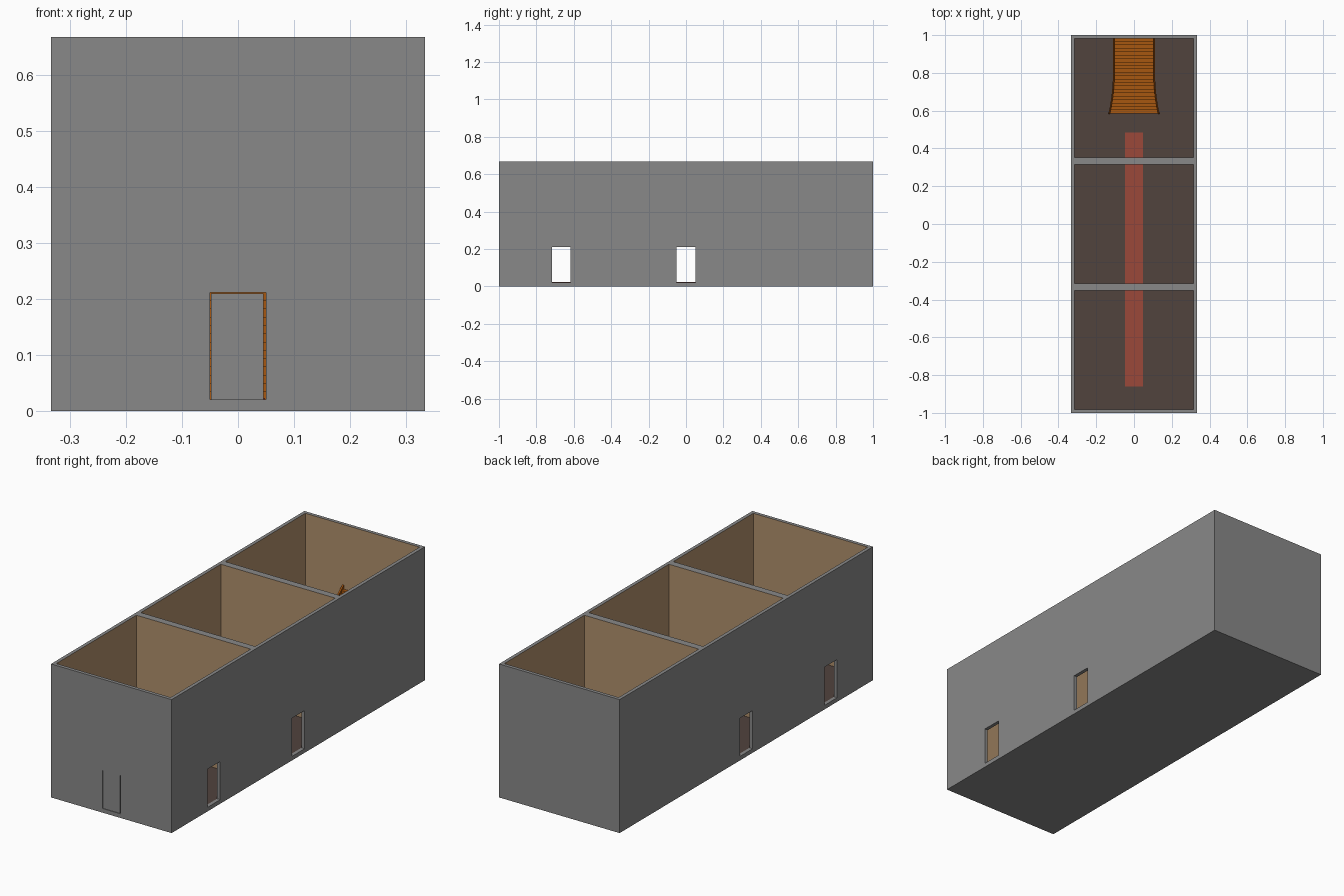
import bpy, bmesh, math
from mathutils import Vector

if "Cube" in bpy.data.objects:
    bpy.data.objects.remove(bpy.data.objects["Cube"])

H = 2 / 3            # room size (cube)
T = 0.0175           # wall thickness
FLOOR = 0.02
IN = H / 2 - T       # half inner width of a room
ROOMS = (-H, 0.0, H)
DOOR_W, DOOR_B, DOOR_T = 0.05, 0.0205, 0.211


def material(name, rgb):
    m = bpy.data.materials.new(name)
    m.diffuse_color = (*rgb, 1)
    m.use_nodes = True
    m.node_tree.nodes["Principled BSDF"].inputs["Base Color"].default_value = m.diffuse_color
    return m


stone = material("grey stone", (0.25, 0.25, 0.25))
tan = material("tan plaster", (0.44, 0.28, 0.15))
brown = material("dark brown floor", (0.083, 0.056, 0.048))
red = material("red carpet", (0.33, 0.066, 0.041))
orange = material("orange wood", (0.39, 0.095, 0.005))


def mesh_object(name, bm, *mats):
    bmesh.ops.recalc_face_normals(bm, faces=bm.faces)
    me = bpy.data.meshes.new(name)
    bm.to_mesh(me)
    bm.free()
    for m in mats:
        me.materials.append(m)
    ob = bpy.data.objects.new(name, me)
    bpy.context.collection.objects.link(ob)
    return ob


def box(name, lo, hi, mat):
    bm = bmesh.new()
    bmesh.ops.create_cube(bm, size=1)
    lo, hi = Vector(lo), Vector(hi)
    for v in bm.verts:
        v.co = Vector([(lo[i] + hi[i]) / 2 + v.co[i] * (hi[i] - lo[i]) for i in range(3)])
    return mesh_object(name, bm, mat)


# Building shell: solid block with rooms and doorways cut out
shell = box("building_shell", (-H / 2, -1, 0), (H / 2, 1, H), stone)
cutters = [box("room_cutter", (-IN, y - IN, FLOOR), (IN, y + IN, 1), stone) for y in ROOMS]
for y in ROOMS[:2]:
    cutters.append(box("side_door_cutter", (-0.5, y - DOOR_W, DOOR_B), (0.5, y + DOOR_W, DOOR_T), stone))
cutters.append(box("middle_door_cutter", (-DOOR_W, -1.1, DOOR_B), (DOOR_W, 0.5, DOOR_T), stone))
for c in cutters:
    c.hide_render = True
    mod = shell.modifiers.new("cut", 'BOOLEAN')
    mod.operation, mod.solver, mod.object = 'DIFFERENCE', 'EXACT', c
bpy.context.view_layer.update()
cut = bpy.data.meshes.new_from_object(shell.evaluated_get(bpy.context.evaluated_depsgraph_get()))
shell.modifiers.clear()
shell.data = cut
for c in cutters:
    bpy.data.objects.remove(c)

# Colour the shell: tan inner walls, brown floors, grey elsewhere
cut.materials.clear()
for m in (stone, tan, brown):
    cut.materials.append(m)
for f in cut.polygons:
    c, n = f.center, f.normal
    f.material_index = 0
    if n.z > 0.9 and abs(c.z - FLOOR) < 2e-4:
        f.material_index = 2
    elif abs(n.x) > 0.9 and abs(abs(c.x) - IN) < 1e-4:
        f.material_index = 1
    elif abs(n.y) > 0.9 and any(abs(abs(c.y - y) - IN) < 1e-4 for y in ROOMS):
        f.material_index = 1

# Closed front door, slightly recessed with a gap at the right
box("front_door", (-0.048, -0.997, DOOR_B), (0.0455, -0.985, 0.2095), stone)

# Long carpet through all rooms
box("carpet", (-0.048, -0.86, FLOOR - 0.001), (0.048, 0.485, 0.023), red)

# Staircase flaring out towards its foot
Y0, Y1, STEPS, TOP = 0.585, 1 - T, 22, 0.345
RUN, RISE = (Y1 - Y0) / STEPS, (TOP - FLOOR) / STEPS


def half_width(y):
    t = max(0.0, (0.82 - y) / (0.82 - Y0))
    return 0.103 + 0.024 * t ** 2.2


bm = bmesh.new()
for i in range(STEPS):
    ya, yb = Y0 + i * RUN, Y0 + (i + 1) * RUN
    za, zb = FLOOR + i * RISE, FLOOR + (i + 1) * RISE
    a, b = half_width(ya), half_width(yb)

    def quad(*pts):
        bm.faces.new([bm.verts.new(p) for p in pts])
    quad((-a, ya, za), (a, ya, za), (a, ya, zb), (-a, ya, zb))      # riser
    quad((-a, ya, zb), (a, ya, zb), (b, yb, zb), (-b, yb, zb))      # tread
    for s in (-1, 1):                                               # sides
        quad((s * a, ya, FLOOR), (s * b, yb, FLOOR), (s * b, yb, zb), (s * a, ya, zb))
bmesh.ops.remove_doubles(bm, verts=bm.verts, dist=1e-5)
mesh_object("stairs", bm, orange)

# Curved side boards following the stair slope
for name, s in (("left_stair_board", -1), ("right_stair_board", 1)):
    bm = bmesh.new()
    rings = []
    for i in range(15):
        y = Y0 - 0.003 + (Y1 - Y0 + 0.003) * i / 14
        z = FLOOR + (TOP - FLOOR) * i / 14
        w = half_width(y)
        low = max(FLOOR, z - 0.025)
        rings.append([bm.verts.new(p) for p in (
            (s * w, y, low), (s * (w + 0.008), y, low),
            (s * (w + 0.008), y, z + 0.02), (s * w, y, z + 0.02))])
    for r, q in zip(rings, rings[1:]):
        for k in range(4):
            bm.faces.new((r[k], r[(k + 1) % 4], q[(k + 1) % 4], q[k]))
    bm.faces.new(rings[0])
    bm.faces.new(rings[-1])
    mesh_object(name, bm, orange)
